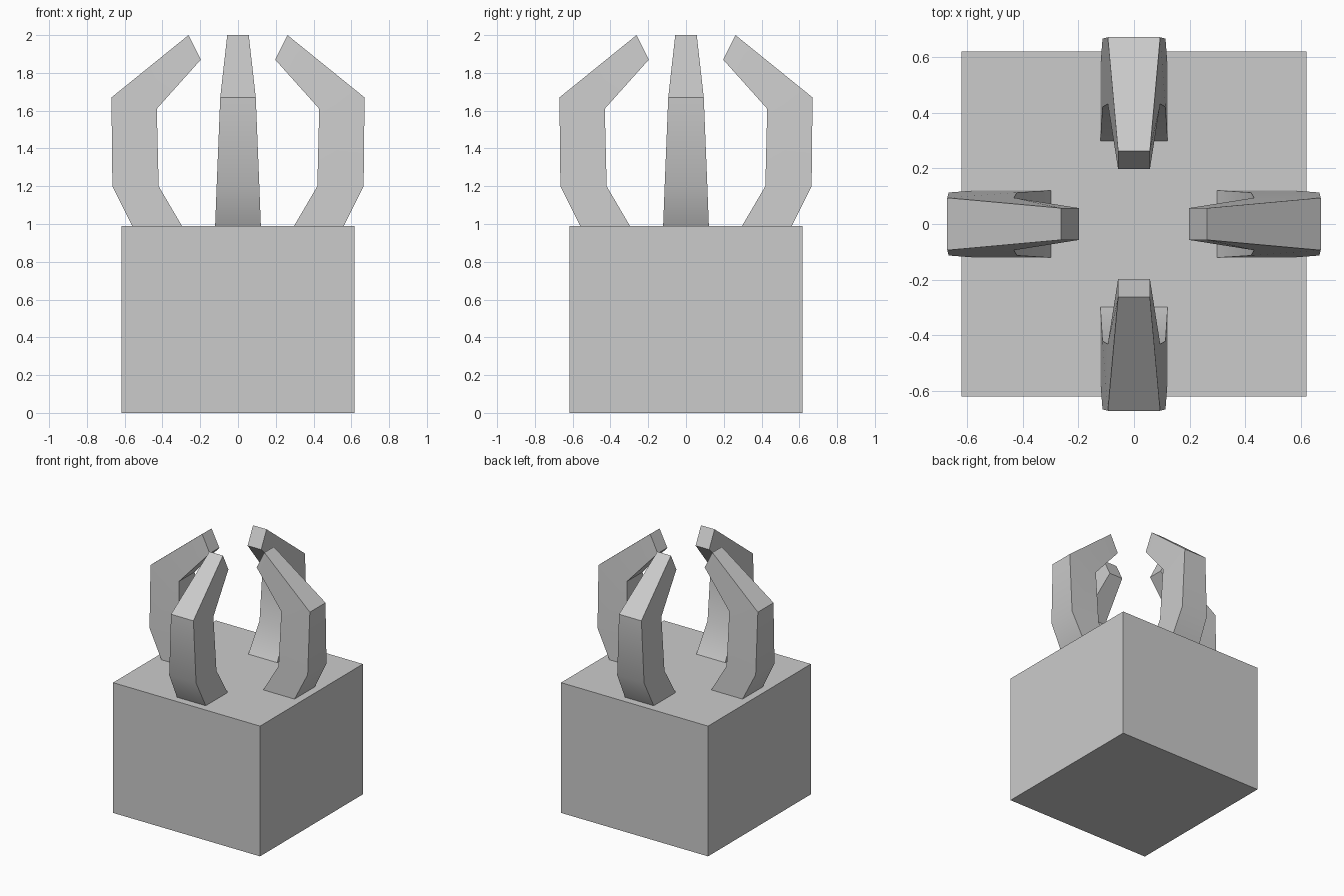
import bpy, bmesh
from math import pi, radians
from mathutils import Matrix

cube = bpy.data.objects.get("Cube")
if cube:
    bpy.data.objects.remove(cube, do_unlink=True)

grey = bpy.data.materials.new("plain_grey")
grey.use_nodes = True
grey.diffuse_color = (0.6, 0.6, 0.6, 1)
grey.node_tree.nodes["Principled BSDF"].inputs["Base Color"].default_value = (0.6, 0.6, 0.6, 1)


def add_object(name, bm):
    bmesh.ops.recalc_face_normals(bm, faces=bm.faces)
    mesh = bpy.data.meshes.new(name)
    bm.to_mesh(mesh)
    bm.free()
    mesh.materials.append(grey)
    obj = bpy.data.objects.new(name, mesh)
    bpy.context.collection.objects.link(obj)
    return obj


# Base block
HALF, TOP = 0.618, 0.99
bm = bmesh.new()
bmesh.ops.create_cube(bm, size=1)
bmesh.ops.scale(bm, vec=(2 * HALF, 2 * HALF, TOP), verts=bm.verts)
bmesh.ops.translate(bm, vec=(0, 0, TOP / 2), verts=bm.verts)
add_object("base_block", bm)

# Claw sections: inner (radius, height), outer (radius, height), half width
SECTIONS = [
    ((0.297, TOP), (0.56, TOP), 0.121),
    ((0.42, 1.20), (0.665, 1.20), 0.113),
    ((0.43, 1.61), (0.67, 1.67), 0.094),
    ((0.197, 1.87), (0.262, 2.0), 0.057),
]


def build_claw(name, angle):
    bm = bmesh.new()
    rings = []
    for (ri, zi), (ro, zo), w in SECTIONS:
        corners = [(ri, -w, zi), (ro, -w, zo), (ro, w, zo), (ri, w, zi)]
        rings.append([bm.verts.new(c) for c in corners])
    for low, high in zip(rings, rings[1:]):
        for i in range(4):
            j = (i + 1) % 4
            bm.faces.new((low[i], low[j], high[j], high[i]))
    bm.faces.new(rings[0])
    bm.faces.new(rings[-1])
    bmesh.ops.transform(bm, matrix=Matrix.Rotation(angle, 4, "Z"), verts=bm.verts)
    return add_object(name, bm)


# Four claws curling in over the block
bpy.ops.object.select_all(action="DESELECT")
for k, side in enumerate(("left", "back", "right", "front")):
    claw = build_claw(side + "_claw", k * pi / 2)
    claw.select_set(True)
    bpy.context.view_layer.objects.active = claw
bpy.ops.object.shade_smooth_by_angle(angle=radians(30))
